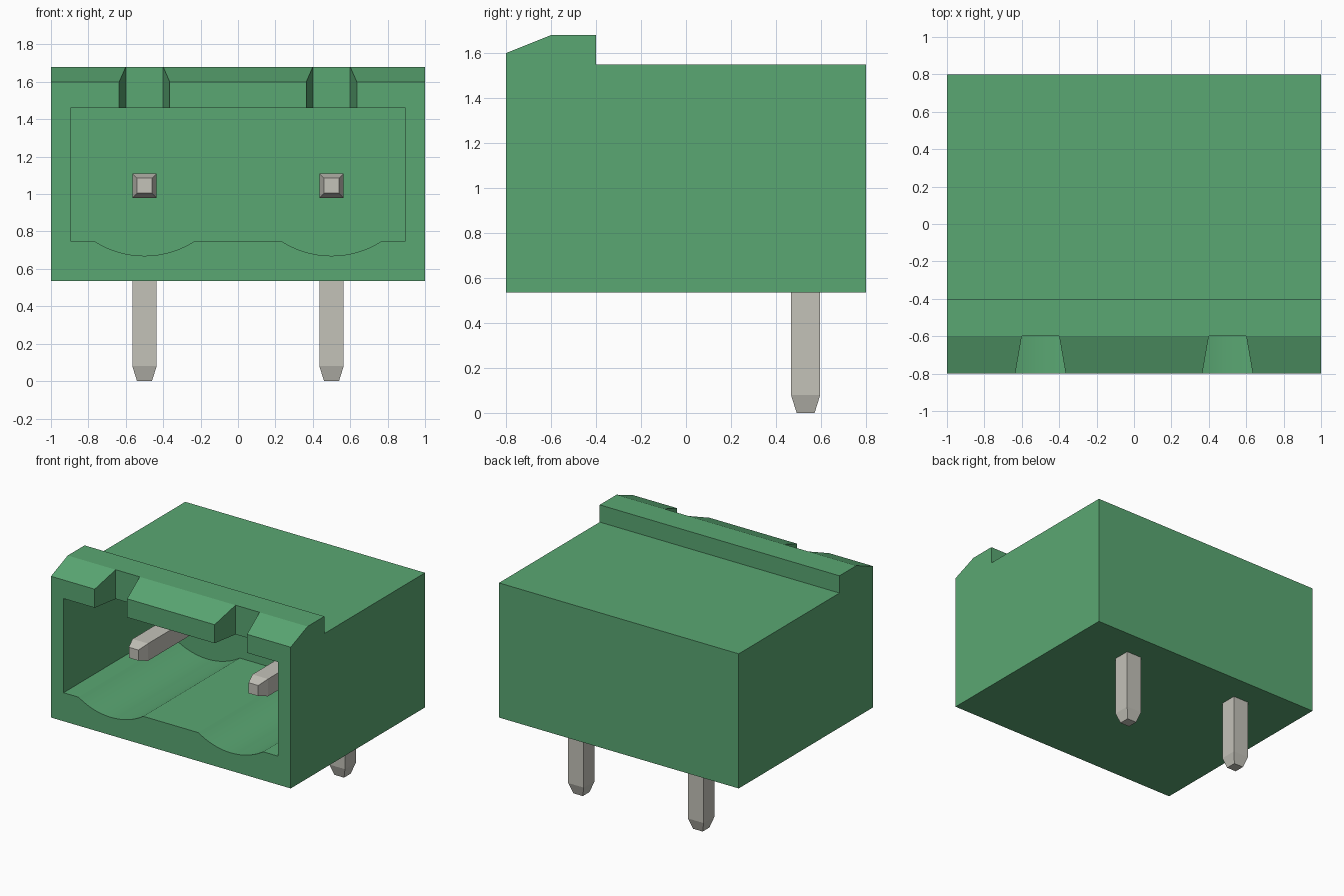
import bpy, bmesh, math
from mathutils import Vector

cube = bpy.data.objects.get("Cube")
if cube:
    bpy.data.objects.remove(cube, do_unlink=True)


def material(name, rgb):
    m = bpy.data.materials.new(name)
    m.use_nodes = True
    m.diffuse_color = (*rgb, 1)
    bsdf = next(n for n in m.node_tree.nodes if n.type == 'BSDF_PRINCIPLED')
    bsdf.inputs["Base Color"].default_value = (*rgb, 1)
    return m


GREEN = material("green plastic", (0.102, 0.386, 0.17))
METAL = material("tinned metal", (0.55, 0.54, 0.485))


def finish(name, bm, mat):
    bmesh.ops.recalc_face_normals(bm, faces=bm.faces[:])
    mesh = bpy.data.meshes.new(name)
    bm.to_mesh(mesh)
    bm.free()
    mesh.materials.append(mat)
    obj = bpy.data.objects.new(name, mesh)
    bpy.context.collection.objects.link(obj)
    return obj


def prism(name, points, direction, mat):
    """Extrude a closed 3D outline along a vector."""
    bm = bmesh.new()
    face = bm.faces.new([bm.verts.new(p) for p in points])
    res = bmesh.ops.extrude_face_region(bm, geom=[face])
    verts = [g for g in res["geom"] if isinstance(g, bmesh.types.BMVert)]
    bmesh.ops.translate(bm, verts=verts, vec=Vector(direction))
    return finish(name, bm, mat)


def pin_leg(name, tip, end):
    """Square bar from a tapered tip to its far end, along y or z."""
    tip, end = Vector(tip), Vector(end)
    along = (end - tip).normalized()
    across = Vector((1, 0, 0))
    other = along.cross(across)
    bm = bmesh.new()
    rings = []
    for centre, h in ((tip, 0.04), (tip + along * 0.08, 0.065), (end, 0.065)):
        rings.append([bm.verts.new(centre + across * (h * a) + other * (h * b))
                      for a, b in ((-1, -1), (1, -1), (1, 1), (-1, 1))])
    for r0, r1 in zip(rings, rings[1:]):
        for i in range(4):
            j = (i + 1) % 4
            bm.faces.new((r0[i], r0[j], r1[j], r1[i]))
    bm.faces.new(rings[0])
    bm.faces.new(rings[-1])
    return finish(name, bm, METAL)


# Housing: side profile with the raised, chamfered front lip
side = [(-0.8, 0.535), (0.8, 0.535), (0.8, 1.55), (-0.4, 1.55),
        (-0.4, 1.68), (-0.6, 1.68), (-0.8, 1.6)]
housing = prism("housing", [(-1, y, z) for y, z in side], (2, 0, 0), GREEN)

# Front cavity: rectangle with a shallow round trough under each pin
SEG, HALF, RADIUS = 24, 0.27, 0.496
sweep = math.asin(HALF / RADIUS)
outline = [(-0.895, 1.46), (-0.895, 0.75)]
for cx in (-0.5, 0.5):
    for i in range(SEG + 1):
        a = -sweep + 2 * sweep * i / SEG
        outline.append((cx + RADIUS * math.sin(a), 1.166 - RADIUS * math.cos(a)))
outline += [(0.895, 0.75), (0.895, 1.46)]
cutters = [prism("cavity_cutter", [(x, -1, z) for x, z in outline], (0, 1.35, 0), GREEN)]

# Tapered slots through the lip above each pin
for cx in (-0.5, 0.5):
    pts = [(cx - 0.17, -1), (cx + 0.17, -1), (cx + 0.1, -0.6), (cx - 0.1, -0.6)]
    cutters.append(prism("slot_cutter", [(x, y, 1.3) for x, y in pts], (0, 0, 0.6), GREEN))

bpy.ops.object.select_all(action='DESELECT')
bpy.context.view_layer.objects.active = housing
housing.select_set(True)
for c in cutters:
    c.hide_render = True
    mod = housing.modifiers.new("cut", 'BOOLEAN')
    mod.operation = 'DIFFERENCE'
    mod.solver = 'EXACT'
    mod.object = c
    bpy.ops.object.modifier_apply(modifier=mod.name)
for c in cutters:
    bpy.data.objects.remove(c, do_unlink=True)
bpy.ops.object.shade_smooth_by_angle(angle=math.radians(15))

# Angled pins: contact inside the cavity, solder leg below
for label, cx in (("right", -0.5), ("left", 0.5)):
    pin_leg(label + "_contact_pin", (cx, -0.53, 1.045), (cx, 0.595, 1.045))
    pin_leg(label + "_solder_leg", (cx, 0.532, 0), (cx, 0.532, 1.0))
